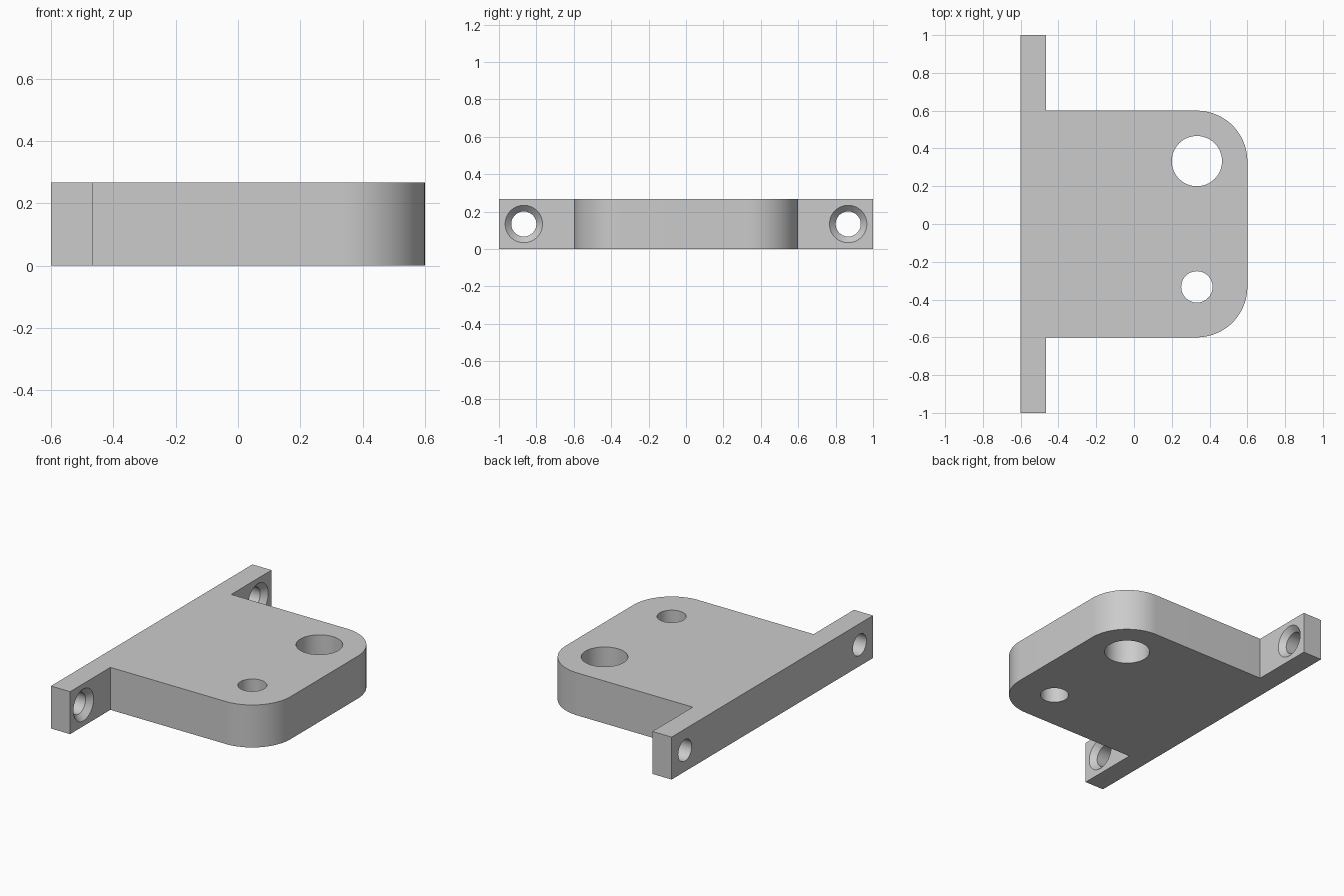
import bpy, bmesh
from math import sin, cos, pi
from mathutils import Matrix, Vector

if "Cube" in bpy.data.objects:
    bpy.data.objects.remove(bpy.data.objects["Cube"], do_unlink=True)

HEIGHT = 0.267
BACK, STEP, NOSE = -0.6, -0.467, 0.6     # x of flange back, flange front, plate end
HALF, WIDE = 0.6, 1.0                    # half widths of plate and flange
ROUND = 0.267                            # plate corner radius

grey = bpy.data.materials.new("plain grey")
grey.use_nodes = True
grey.diffuse_color = (0.6, 0.6, 0.6, 1)
grey.node_tree.nodes["Principled BSDF"].inputs["Base Color"].default_value = (0.6, 0.6, 0.6, 1)


def make_object(name, bm):
    bmesh.ops.recalc_face_normals(bm, faces=bm.faces)
    mesh = bpy.data.meshes.new(name)
    bm.to_mesh(mesh)
    bm.free()
    mesh.materials.append(grey)
    obj = bpy.data.objects.new(name, mesh)
    bpy.context.collection.objects.link(obj)
    return obj


def add_cutter(name, place, profile):
    """Turned cutter: profile is (radius, height) pairs along its local z."""
    bm = bmesh.new()
    n = 64
    rings = [[bm.verts.new(place @ Vector((r * cos(2 * pi * i / n), r * sin(2 * pi * i / n), h)))
              for i in range(n)] for r, h in profile]
    for low, high in zip(rings, rings[1:]):
        for i in range(n):
            j = (i + 1) % n
            bm.faces.new((low[i], low[j], high[j], high[i]))
    bm.faces.new(rings[0])
    bm.faces.new(rings[-1])
    cutter = make_object(name, bm)
    cutter.hide_render = True
    return cutter


# Bracket outline: half of it, then its mirror image
steps = 24
half = [(BACK, WIDE), (STEP, WIDE), (STEP, HALF)]
for i in range(steps + 1):
    a = pi / 2 * (1 - i / steps)
    half.append((NOSE - ROUND + ROUND * cos(a), HALF - ROUND + ROUND * sin(a)))
outline = half + [(x, -y) for x, y in reversed(half)]

bm = bmesh.new()
base = bm.faces.new([bm.verts.new((x, y, 0)) for x, y in outline])
top = bmesh.ops.extrude_face_region(bm, geom=[base])
bmesh.ops.translate(bm, vec=(0, 0, HEIGHT),
                    verts=[v for v in top["geom"] if isinstance(v, bmesh.types.BMVert)])
bracket = make_object("mounting_bracket", bm)

# Plate holes: large at the back, small at the front
cutters = []
for name, side, radius in (("large_hole", 1, 0.133), ("small_hole", -1, 0.083)):
    place = Matrix.Translation((NOSE - ROUND, side * (HALF - ROUND), 0))
    cutters.append(add_cutter(name, place, [(radius, -0.1), (radius, HEIGHT + 0.1)]))

# Countersunk screw holes through the flange
bore, mouth = 0.067, 0.1
thick, sink = STEP - BACK, 0.033
for name, side in (("left_screw_hole", 1), ("right_screw_hole", -1)):
    place = Matrix.Translation((BACK, side * 0.867, HEIGHT / 2)) @ Matrix.Rotation(pi / 2, 4, "Y")
    cutters.append(add_cutter(name, place, [(bore, -0.1), (bore, thick - sink),
                                            (mouth, thick), (mouth, thick + 0.1)]))

# Cut the holes, then drop the cutters
bpy.ops.object.select_all(action="DESELECT")
bpy.context.view_layer.objects.active = bracket
bracket.select_set(True)
for cutter in cutters:
    mod = bracket.modifiers.new(cutter.name, "BOOLEAN")
    mod.operation = "DIFFERENCE"
    mod.solver = "EXACT"
    mod.object = cutter
    bpy.ops.object.modifier_apply(modifier=mod.name)
    bpy.data.objects.remove(cutter, do_unlink=True)

bpy.ops.object.shade_smooth_by_angle(angle=pi / 6)
